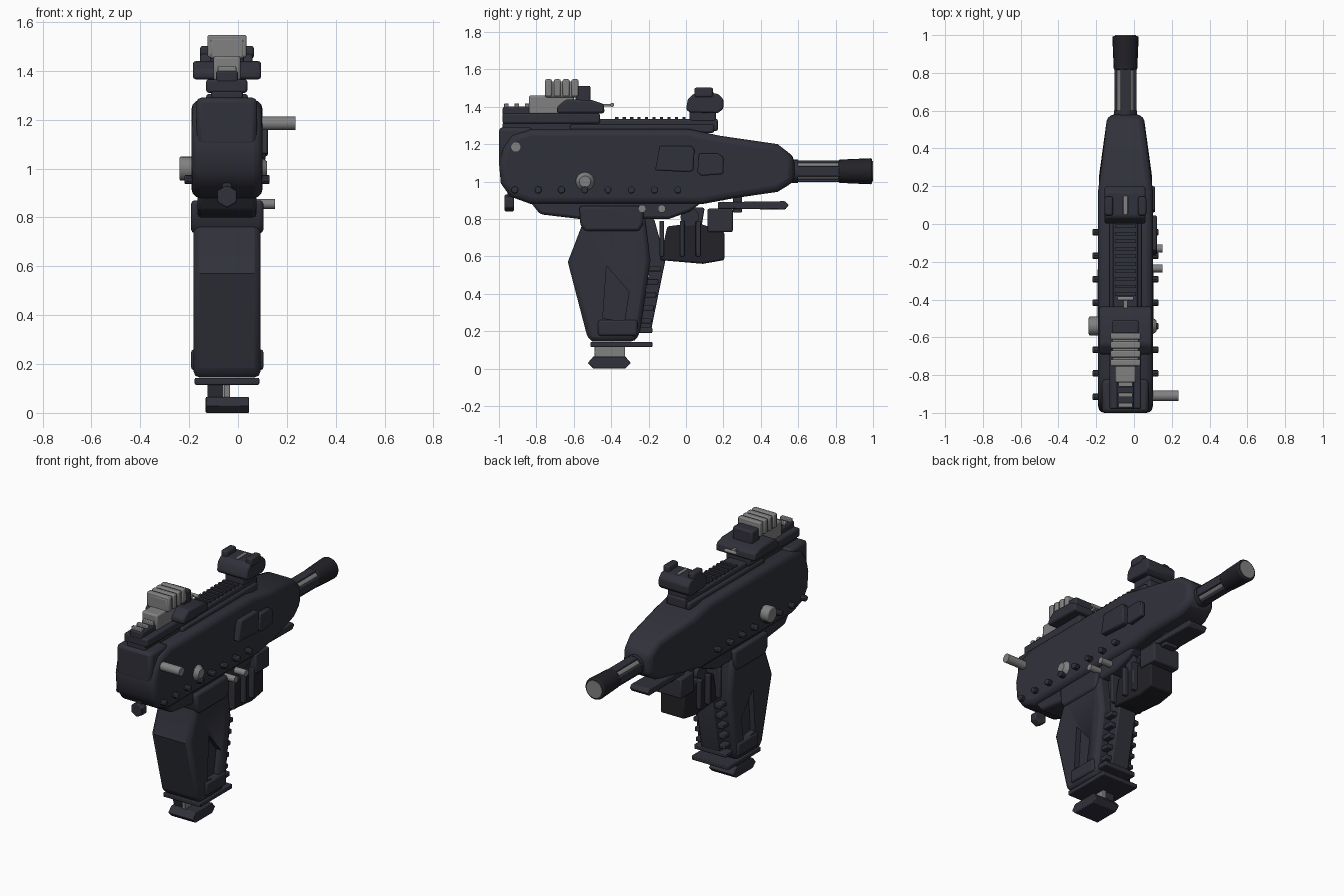
import bpy, bmesh, math
from mathutils import Vector

CX = -0.045  # centre plane of the body


def mat(name, c):
    m = bpy.data.materials.new(name)
    m.diffuse_color = (*c, 1)
    return m


DARK = mat("gunmetal", (0.030, 0.031, 0.043))
BLACK = mat("black", (0.016, 0.016, 0.021))
GRAY = mat("steel gray", (0.22, 0.22, 0.22))


def finish(bm, name, m, bevel=0.0, seg=2):
    bmesh.ops.recalc_face_normals(bm, faces=bm.faces)
    me = bpy.data.meshes.new(name)
    bm.to_mesh(me)
    bm.free()
    ob = bpy.data.objects.new(name, me)
    bpy.context.collection.objects.link(ob)
    me.materials.append(m)
    if bevel:
        b = ob.modifiers.new("bevel", 'BEVEL')
        b.width, b.segments, b.limit_method = bevel, seg, 'ANGLE'
        b.angle_limit = math.radians(40)
    bpy.ops.object.select_all(action='DESELECT')
    ob.select_set(True)
    bpy.context.view_layer.objects.active = ob
    bpy.ops.object.shade_smooth_by_angle(angle=math.radians(35))
    return ob


def box(name, x, y, z, m=DARK, bevel=0.01):
    bm = bmesh.new()
    bmesh.ops.create_cube(bm, size=1)
    for v in bm.verts:
        for i, (a, b) in enumerate((x, y, z)):
            v.co[i] = a if v.co[i] < 0 else b
    return finish(bm, name, m, bevel)


def prism(name, pts, x0, x1, m=DARK, bevel=0.01, shape=None, seg=2):
    """Side outline of (y, z) points extruded across x."""
    bm = bmesh.new()
    a = [bm.verts.new((x0, *p)) for p in pts]
    b = [bm.verts.new((x1, *p)) for p in pts]
    bm.faces.new(a)
    bm.faces.new(b)
    n = len(pts)
    for i in range(n):
        bm.faces.new((a[i], a[(i + 1) % n], b[(i + 1) % n], b[i]))
    if shape:
        for v in bm.verts:
            v.co.x = CX + (v.co.x - CX) * shape(v.co)
    return finish(bm, name, m, bevel, seg)


def rod(name, p, q, r, m=GRAY, sides=16, r2=None, bevel=0.0):
    p, q = Vector(p), Vector(q)
    bm = bmesh.new()
    bmesh.ops.create_cone(bm, cap_ends=True, segments=sides, radius1=r,
                          radius2=r if r2 is None else r2, depth=(q - p).length)
    rot = (q - p).to_track_quat('Z', 'Y')
    for v in bm.verts:
        v.co = rot @ v.co + (p + q) / 2
    return finish(bm, name, m, bevel)


# main housing, narrowing towards the muzzle
def taper(co):
    return 1.0 if co.y < 0.2 else 1.0 - 0.35 * ((co.y - 0.2) / 0.38) ** 1.3


prism("housing", [(-1, 1.1), (-0.98, 1.18), (-0.93, 1.25), (-0.83, 1.28), (0.02, 1.28), (0.18, 1.245),
                  (0.49, 1.2), (0.58, 1.13), (0.58, 1.0), (0.49, 0.945), (0.25, 0.91), (0.09, 0.88),
                  (-0.83, 0.88), (-0.94, 0.92), (-0.99, 0.99)], -0.19, 0.1, bevel=0.035, shape=taper, seg=3)
prism("lower_housing", [(-0.84, 0.9), (-0.78, 0.825), (-0.57, 0.80), (-0.09, 0.80), (0.02, 0.84),
                        (0.1, 0.9)], -0.165, 0.075, bevel=0.015)
box("rear_cap", (-0.17, 0.078), (-1, -0.82), (1.09, 1.29), bevel=0.02)
rod("rear_knob", (CX, -0.97, 0.885), (CX, -0.92, 0.885), 0.046, sides=6, m=DARK, bevel=0.006)
box("rear_knob_stem", (-0.065, -0.025), (-0.955, -0.925), (0.89, 0.95))

# side panels, rivets, pins and knobs
prism("large_side_panel", [(-0.165, 1.06), (-0.14, 1.19), (0.03, 1.19), (0.045, 1.17), (0.04, 1.06), (0.02, 1.05)],
      0.08, 0.122, bevel=0.008)
prism("small_side_panel", [(0.06, 1.05), (0.07, 1.15), (0.17, 1.15), (0.2, 1.13), (0.2, 1.04), (0.08, 1.03)],
      0.08, 0.112, bevel=0.008)
for i in range(8):
    y = -0.915 + i * 0.1245
    for s in (-1, 1):
        rod("rivet", (CX + s * 0.13, y, 0.955), (CX + s * 0.174, y, 0.955), 0.019, DARK, 10, bevel=0.006)
rod("charging_pin", (0.07, -0.91, 1.185), (0.235, -0.91, 1.185), 0.028)
rod("left_knob", (-0.18, -0.54, 1.0), (-0.24, -0.54, 1.0), 0.05, bevel=0.008)
rod("right_knob", (0.09, -0.54, 1.0), (0.118, -0.54, 1.0), 0.05, r2=0.03)
for y in (-0.235, -0.13):
    rod("small_pin", (0.05, y, 0.855), (0.152, y, 0.855), 0.021)

# top rails with ridges
box("top_rail", (-0.11, 0.02), (-0.67, 0.17), (1.27, 1.335))
box("top_rail_base", (-0.13, 0.04), (-0.62, 0.15), (1.26, 1.305))
box("rear_rail", (-0.13, 0.038), (-0.98, -0.46), (1.31, 1.365))
box("rear_rail_foot", (-0.11, 0.02), (-0.98, -0.6), (1.27, 1.32))
for i in range(11):
    y = -0.38 + 0.04 * i
    box("rail_ridge", (-0.1, 0.01), (y, y + 0.018), (1.33, 1.345), bevel=0)
box("rear_tooth_base", (-0.09, 0), (-0.98, -0.82), (1.35, 1.4))
for y in (-0.96, -0.905, -0.85):
    box("rear_tooth", (-0.083, -0.007), (y - 0.012, y + 0.012), (1.39, 1.418), GRAY, 0.004)

# rear sight
box("sight_block", (-0.1, 0.01), (-0.84, -0.6), (1.36, 1.46), GRAY)
box("sight_core", (-0.115, 0.025), (-0.755, -0.575), (1.45, 1.535), GRAY)
for i in range(4):
    y = -0.735 + 0.047 * i
    box("sight_rib", (-0.125, 0.035), (y - 0.018, y + 0.018), (1.455, 1.547), GRAY, 0.008)
prism("sight_body", [(-0.69, 1.365), (-0.69, 1.4), (-0.64, 1.44), (-0.5, 1.435), (-0.44, 1.415), (-0.435, 1.365)],
      -0.185, 0.095, bevel=0.012)
box("sight_back", (-0.115, 0.025), (-0.59, -0.51), (1.42, 1.512))
rod("sight_bar", (-0.087, -0.395, 1.41), (-0.003, -0.395, 1.41), 0.011)
box("sight_bar_post", (-0.055, -0.035), (-0.45, -0.39), (1.4, 1.415), GRAY, 0)

# front sight
prism("front_sight", [(0, 1.385), (0.01, 1.44), (0.04, 1.47), (0.17, 1.47), (0.2, 1.44), (0.2, 1.39), (0.17, 1.365),
                      (0.02, 1.37)], -0.155, 0.06, bevel=0.01)
box("front_sight_foot", (-0.11, 0.02), (0.02, 0.16), (1.32, 1.38))
for s in (-1, 1):
    x = CX + s * 0.088
    box("front_sight_ear", (x - 0.022, x + 0.022), (0.045, 0.145), (1.45, 1.502))
box("front_sight_bead", (-0.057, -0.033), (0.05, 0.15), (1.46, 1.476), GRAY, 0.003)

# barrel with dark bars over a gray core, and muzzle
BZ = 1.055
rod("barrel_core", (CX, 0.5, BZ), (CX, 0.85, BZ), 0.052, GRAY, 20)
for i in range(4):
    a = math.pi / 2 * i
    dx, dz = math.cos(a), math.sin(a)
    wx, wz = (0.014, 0.027) if i % 2 == 0 else (0.027, 0.014)
    x, z = CX + dx * 0.044, BZ + dz * 0.044
    box("barrel_bar", (x - wx, x + wx), (0.55, 0.84), (z - wz, z + wz), DARK, 0.005)
rod("barrel_collar", (CX, 0.56, BZ), (CX, 0.6, BZ), 0.062, DARK, 20)
rod("muzzle", (CX, 0.815, BZ), (CX, 0.995, BZ), 0.062, BLACK, 20, r2=0.07, bevel=0.008)
rod("muzzle_face", (CX, 0.99, BZ), (CX, 1.0, BZ), 0.055, GRAY, 20)

# grip with a recess in each side
grip = prism("grip", [(-0.55, 0.82), (-0.555, 0.77), (-0.632, 0.57), (-0.525, 0.16), (-0.5, 0.145), (-0.27, 0.145),
                      (-0.245, 0.2), (-0.19, 0.58), (-0.22, 0.82)], -0.182, 0.092, bevel=0.025)
for s in (-1, 1):
    x = CX + s * 0.137
    c = prism("recess_cutter", [(-0.425, 0.55), (-0.445, 0.27), (-0.33, 0.25), (-0.305, 0.41)],
              x - 0.035, x + 0.035, BLACK, 0)
    c.hide_render = True
    c.hide_set(True)
    c.display_type = 'WIRE'
    md = grip.modifiers.new("recess", 'BOOLEAN')
    md.operation, md.object, md.solver = 'DIFFERENCE', c, 'EXACT'
prism("grip_collar", [(-0.57, 0.87), (-0.565, 0.77), (-0.54, 0.735), (-0.25, 0.735), (-0.23, 0.77), (-0.225, 0.87)],
      -0.192, 0.104, bevel=0.015)
prism("front_strap", [(-0.23, 0.8), (-0.17, 0.8), (-0.11, 0.58), (-0.19, 0.19), (-0.25, 0.19), (-0.2, 0.5)],
      -0.11, 0.02, bevel=0.008)
for i in range(5):
    z = 0.24 + 0.07 * i
    y = -0.2 + 0.013 * i
    box("finger_rib", (-0.15, 0.06), (y - 0.06, y + 0.015), (z, z + 0.028), bevel=0.005)

# grip base and foot
box("base_block", (-0.192, 0.104), (-0.47, -0.26), (0.175, 0.26), bevel=0.012)
box("base_lip", (-0.16, 0.07), (-0.3, -0.18), (0.19, 0.22), bevel=0.006)
box("base_plate", (-0.177, 0.087), (-0.51, -0.18), (0.115, 0.143), bevel=0.005)
prism("foot_neck", [(-0.47, 0.05), (-0.49, 0.12), (-0.33, 0.12), (-0.35, 0.05)], -0.125, -0.06, bevel=0)
box("foot_pin", (-0.057, -0.033), (-0.49, -0.325), (0.05, 0.12), GRAY, 0.004)
prism("foot", [(-0.525, 0.03), (-0.495, 0.065), (-0.325, 0.065), (-0.295, 0.03), (-0.325, 0), (-0.495, 0)],
      -0.132, 0.045, bevel=0.004)

# fore magazine, fins and under-barrel plate
prism("fore_block", [(-0.14, 0.58), (-0.1, 0.76), (0.06, 0.78), (0.205, 0.73), (0.205, 0.58), (0.09, 0.56)],
      -0.13, 0.04, BLACK, 0.01)
prism("fore_link", [(-0.04, 0.86), (0.1, 0.86), (0.08, 0.74), (0.0, 0.74)], -0.1, 0.01)
rod("fore_roller", (-0.13, 0.02, 0.81), (0.04, 0.02, 0.81), 0.05, DARK, 12)
for y in (-0.13, -0.02, 0.065):
    box("fore_fin", (-0.16, 0.07), (y - 0.013, y + 0.013), (0.6, 0.79), bevel=0.005)
box("front_catch", (-0.14, 0.05), (0.115, 0.25), (0.73, 0.855), bevel=0.008)
box("plate_bracket", (-0.09, 0), (0.25, 0.3), (0.835, 0.93), bevel=0.005)
prism("under_plate", [(0.17, 0.855), (0.17, 0.89), (0.53, 0.895), (0.55, 0.875), (0.53, 0.85)], -0.11, 0.02,
      bevel=0.006)
